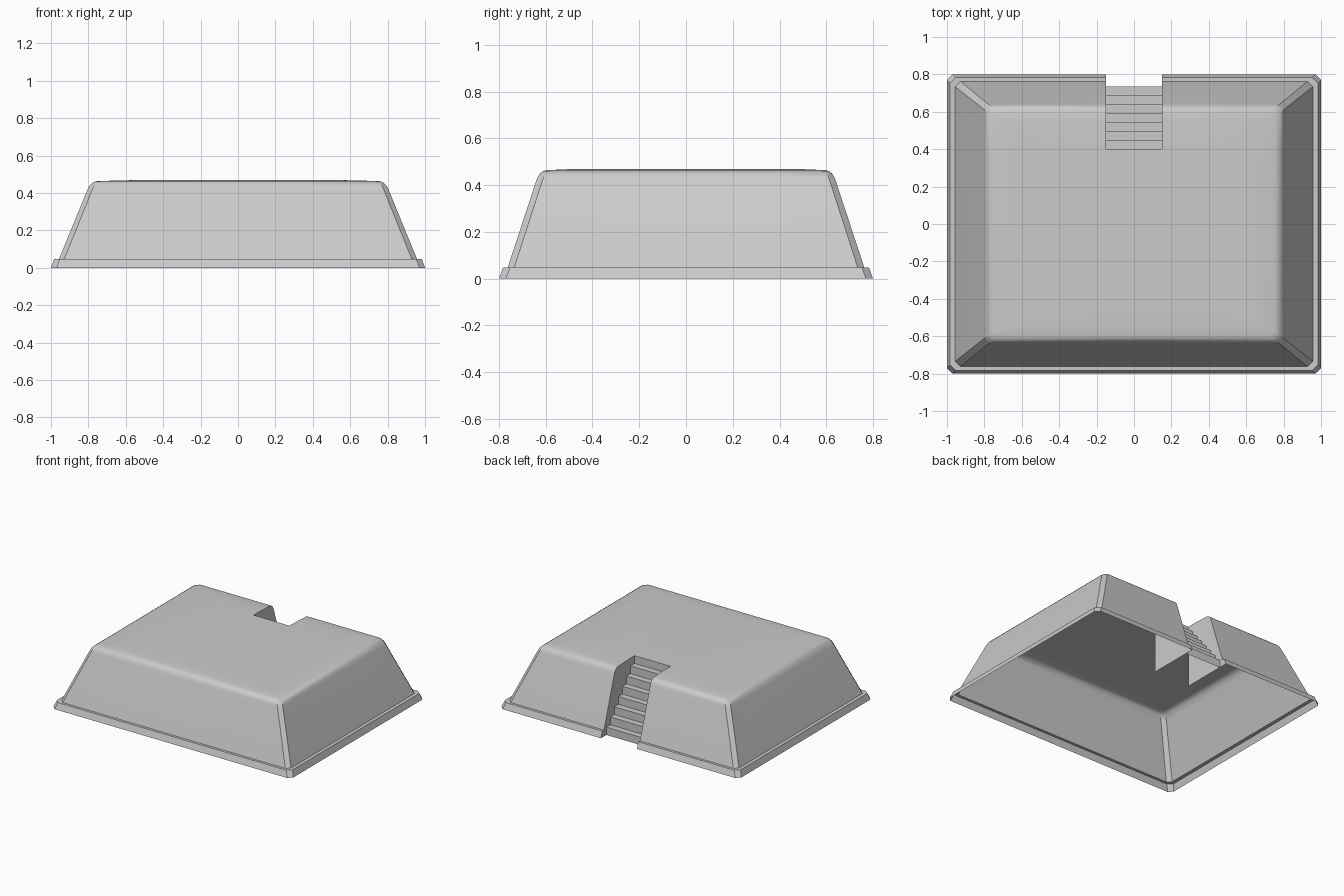
import bpy, bmesh

if "Cube" in bpy.data.objects:
    bpy.data.objects.remove(bpy.data.objects["Cube"])

W = 0.15          # half width of the stair notch
Y_IN = 0.40       # inner end of the notch
Y_FOOT = 0.735    # foot of the stairs
TOP = 0.47

# outline rings from the rim upwards: half x, half y, corner chamfer, z
RINGS = [(1.0, 0.8, 0.03, 0), (0.983, 0.783, 0.03, 0.047),
         (0.957, 0.763, 0.028, 0.047), (0.805, 0.641, 0.026, 0.418),
         (0.796, 0.634, 0.026, 0.436), (0.783, 0.624, 0.026, 0.451),
         (0.768, 0.612, 0.025, 0.460), (0.75, 0.598, 0.024, 0.464),
         (0.63, 0.547, 0.02, 0.4665), (0.51, 0.466, 0.02, TOP)]


def add_object(name, bm):
    mesh = bpy.data.meshes.new(name)
    bm.to_mesh(mesh)
    bm.free()
    ob = bpy.data.objects.new(name, mesh)
    bpy.context.collection.objects.link(ob)
    return ob


def ring(bm, hx, hy, c, z):
    pts = [(hx, hy - c), (hx - c, hy), (c - hx, hy), (-hx, hy - c),
           (-hx, c - hy), (c - hx, -hy), (hx - c, -hy), (hx, c - hy)]
    return [bm.verts.new((x, y, z)) for x, y in pts]


# hollow tapered shell with rim and softly rounded roof, open below
bm = bmesh.new()
loops = [ring(bm, *r) for r in RINGS]
for a, b in zip(loops, loops[1:]):
    for i in range(8):
        j = (i + 1) % 8
        bm.faces.new((a[i], a[j], b[j], b[i]))
bm.faces.new(loops[-1])

# cut the stair notch out of the back
for co, no in (((W, 0, 0), (1, 0, 0)), ((-W, 0, 0), (1, 0, 0)), ((0, Y_IN, 0), (0, 1, 0))):
    bmesh.ops.bisect_plane(bm, geom=bm.verts[:] + bm.edges[:] + bm.faces[:],
                           plane_co=co, plane_no=no, dist=1e-5)
cut = [f for f in bm.faces
       if abs(f.calc_center_median().x) < W and f.calc_center_median().y > Y_IN]
bmesh.ops.delete(bm, geom=cut, context='FACES')
bmesh.ops.recalc_face_normals(bm, faces=bm.faces[:])
shell = add_object("shell", bm)
bpy.context.view_layer.objects.active = shell
shell.select_set(True)
bpy.ops.object.shade_smooth_by_angle()

# notch side walls, following the shell section down to the ground
bm = bmesh.new()
section = [(Y_IN, 0)] + [(r[1], r[3]) for r in RINGS] + [(Y_IN, TOP)]
for s in (1, -1):
    face = bm.faces.new([bm.verts.new((s * W, y, z)) for y, z in section])
    face.normal_update()
    if face.normal.x * s > 0:
        face.normal_flip()
add_object("notch_walls", bm)

# stairs: eight risers and seven treads
bm = bmesh.new()
risers = 8
run, rise = (Y_FOOT - Y_IN) / (risers - 1), TOP / risers
profile = []
for i in range(risers):
    y = Y_FOOT - i * run
    profile += [(y, i * rise), (y, (i + 1) * rise)]
rows = [[bm.verts.new((x, y, z)) for x in (W, -W)] for y, z in profile]
for a, b in zip(rows, rows[1:]):
    bm.faces.new((a[0], a[1], b[1], b[0]))
add_object("stairs", bm)
